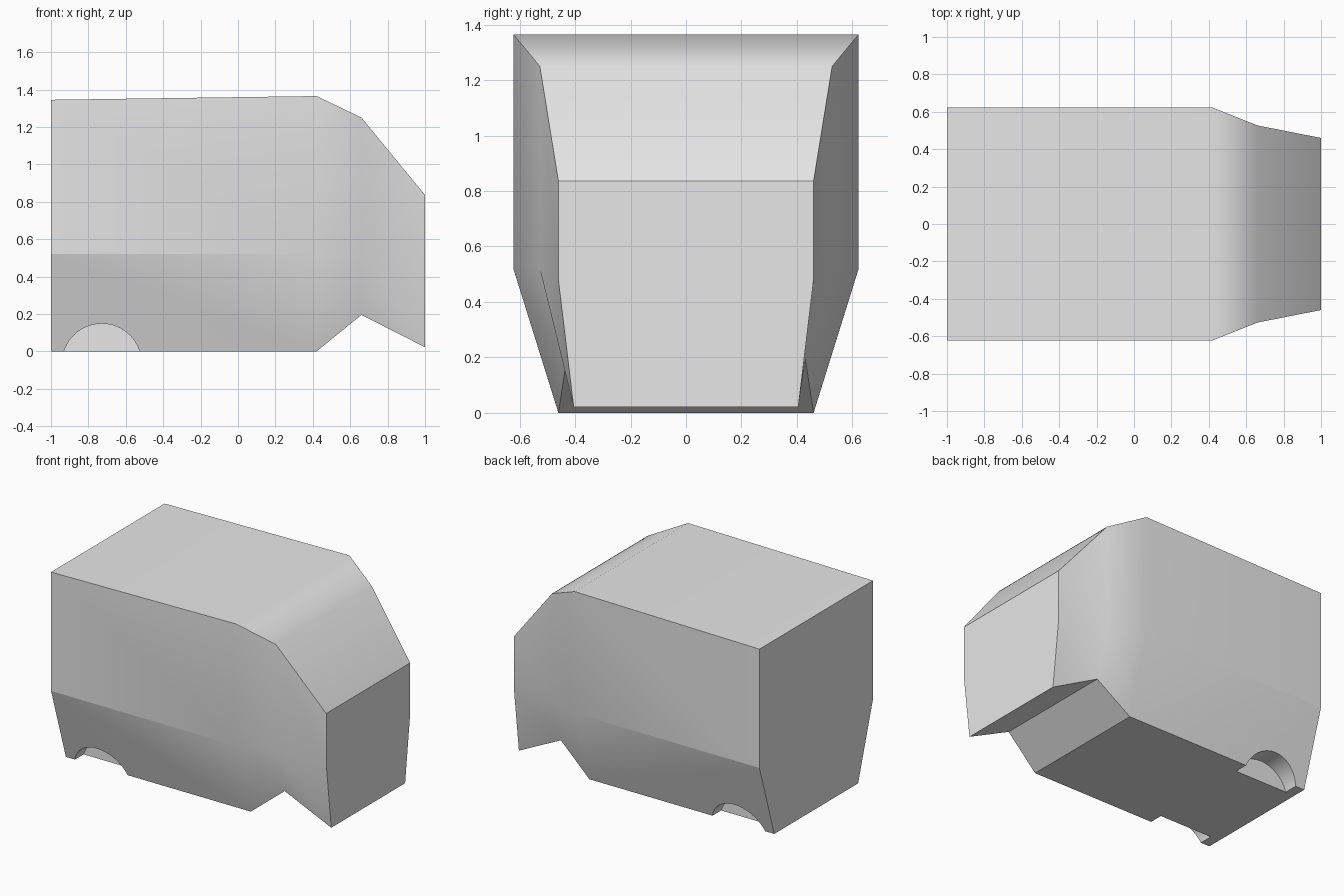
import bpy, bmesh, math
from mathutils import Matrix

if "Cube" in bpy.data.objects:
    bpy.data.objects.remove(bpy.data.objects["Cube"])

grey = bpy.data.materials.new("light grey")
grey.use_nodes = True
grey.diffuse_color = (0.8, 0.8, 0.8, 1)
grey.node_tree.nodes["Principled BSDF"].inputs["Base Color"].default_value = (0.8, 0.8, 0.8, 1)

# Cross-sections along x: (x, floor half width, floor z, waist half width, waist z, roof z)
SECTIONS = [
    (-1.0, 0.46, 0.0, 0.6225, 0.52, 1.345),
    (0.42, 0.46, 0.0, 0.6225, 0.52, 1.365),
    (0.66, 0.43, 0.195, 0.527, 0.52, 1.25),
    (1.0, 0.405, 0.022, 0.46, 0.48, 0.836),
]
WAIST_SHARP_END = 0.43


def new_object(name, bm):
    bmesh.ops.recalc_face_normals(bm, faces=bm.faces[:])
    mesh = bpy.data.meshes.new(name)
    bm.to_mesh(mesh)
    bm.free()
    mesh.materials.append(grey)
    obj = bpy.data.objects.new(name, mesh)
    bpy.context.collection.objects.link(obj)
    return obj


def ring(bm, x, floor_y, floor_z, waist_y, waist_z, roof_z):
    half = [(floor_y, floor_z), (waist_y, waist_z), (waist_y, roof_z)]
    outline = half + [(-y, z) for y, z in reversed(half)]
    return [bm.verts.new((x, y, z)) for y, z in outline]


# Body shell lofted through the sections
bm = bmesh.new()
rings = [ring(bm, *s) for s in SECTIONS]
for a, b in zip(rings, rings[1:]):
    for i in range(len(a)):
        j = (i + 1) % len(a)
        bm.faces.new((a[i], a[j], b[j], b[i]))
bm.faces.new(rings[0])
bm.faces.new(rings[-1])
body = new_object("van_body", bm)

# Wheel arch cutters, one on each side
bm = bmesh.new()
for side in (-1, 1):
    place = Matrix.Translation((-0.728, side * 0.665, -0.0645)) @ Matrix.Rotation(math.pi / 2, 4, 'X')
    bmesh.ops.create_cone(bm, cap_ends=True, segments=64, radius1=0.2125,
                          radius2=0.2125, depth=0.6, matrix=place)
cutter = new_object("wheel_arch_cutter", bm)
cutter.hide_render = True

bpy.ops.object.select_all(action='DESELECT')
body.select_set(True)
bpy.context.view_layer.objects.active = body
cut = body.modifiers.new("wheel arches", 'BOOLEAN')
cut.operation = 'DIFFERENCE'
cut.solver = 'EXACT'
cut.object = cutter
bpy.ops.object.modifier_apply(modifier=cut.name)
bpy.data.objects.remove(cutter)

# Smooth nose, crisp corners, crisp waist crease along the straight sides
bpy.ops.object.shade_smooth_by_angle(angle=math.radians(30))
mesh = body.data
for edge in mesh.edges:
    ends = [mesh.vertices[v].co for v in edge.vertices]
    if all(abs(p.z - 0.52) < 0.005 and p.x < WAIST_SHARP_END for p in ends):
        edge.use_edge_sharp = True
weighted = body.modifiers.new("weighted normals", 'WEIGHTED_NORMAL')
weighted.keep_sharp = True
